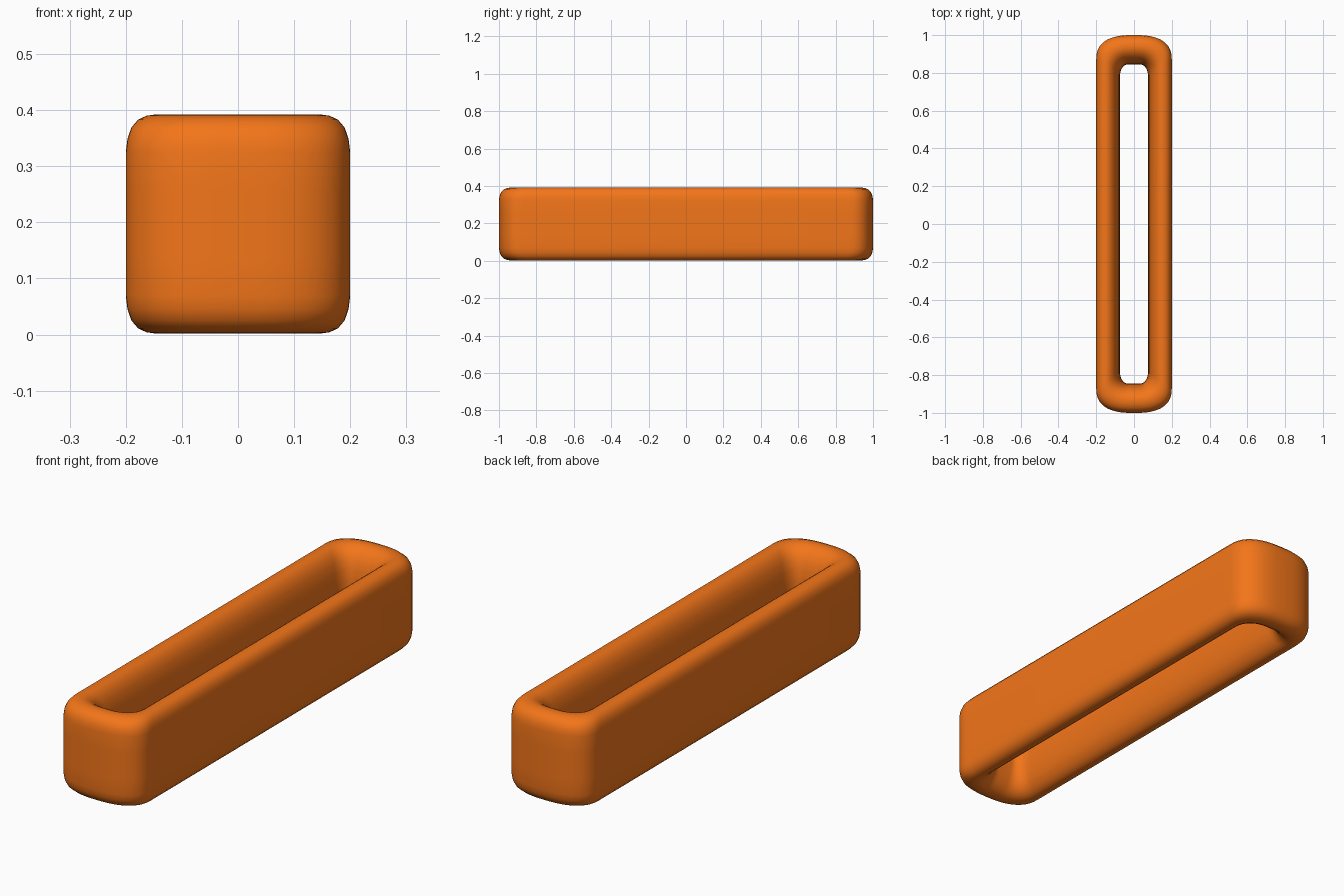
import bpy, bmesh, math

if "Cube" in bpy.data.objects:
    bpy.data.objects.remove(bpy.data.objects["Cube"])

# Upper half of the wall section: (inset from outer face, height above mid-plane)
upper = [(0, 0.06), (0, 0.128), (0.003, 0.152), (0.010, 0.172), (0.022, 0.186),
         (0.037, 0.193), (0.052, 0.195), (0.066, 0.192), (0.080, 0.183),
         (0.094, 0.168), (0.107, 0.142), (0.117, 0.105), (0.123, 0.055)]
section = upper + [(0.125, 0)] + [(t, -h) for t, h in reversed(upper)]
MID = 0.197
STEPS = 14


def outline(t):
    """Rounded oblong at a given inset, blending from outer to inner corners."""
    k = t / 0.125
    hx, hy = 0.2 - t, 1 - 1.24 * t
    rx = 0.2 * (1 - k) + 0.045 * k
    ry = 0.13 * (1 - k) + 0.07 * k
    rx = min(rx, hx * 0.96)
    e = 2 / (2.5 - 0.3 * k)
    quarter = []
    for i in range(STEPS + 1):
        a = math.pi / 2 * i / STEPS
        c, s = max(math.cos(a), 0) ** e, max(math.sin(a), 0) ** e
        quarter.append((hx - rx + rx * c, hy - ry + ry * s))
    back = [(-x, y) for x, y in reversed(quarter)]
    half = quarter + back
    return half + [(-x, -y) for x, y in half]


# Closed loop: sweep the section all the way around
bm = bmesh.new()
rings = [[bm.verts.new((x, y, MID + h)) for x, y in outline(t)] for t, h in section]
n = len(rings[0])
for i, ring in enumerate(rings):
    nxt = rings[(i + 1) % len(rings)]
    for j in range(n):
        k = (j + 1) % n
        bm.faces.new((ring[j], ring[k], nxt[k], nxt[j]))
bmesh.ops.recalc_face_normals(bm, faces=bm.faces)
for f in bm.faces:
    f.smooth = True
mesh = bpy.data.meshes.new("chain_link")
bm.to_mesh(mesh)
bm.free()
link = bpy.data.objects.new("chain_link", mesh)
bpy.context.collection.objects.link(link)

# Orange paint
mat = bpy.data.materials.new("orange")
mat.diffuse_color = (0.9, 0.18, 0.01, 1)
mat.use_nodes = True
mat.node_tree.nodes["Principled BSDF"].inputs["Base Color"].default_value = mat.diffuse_color
mesh.materials.append(mat)
